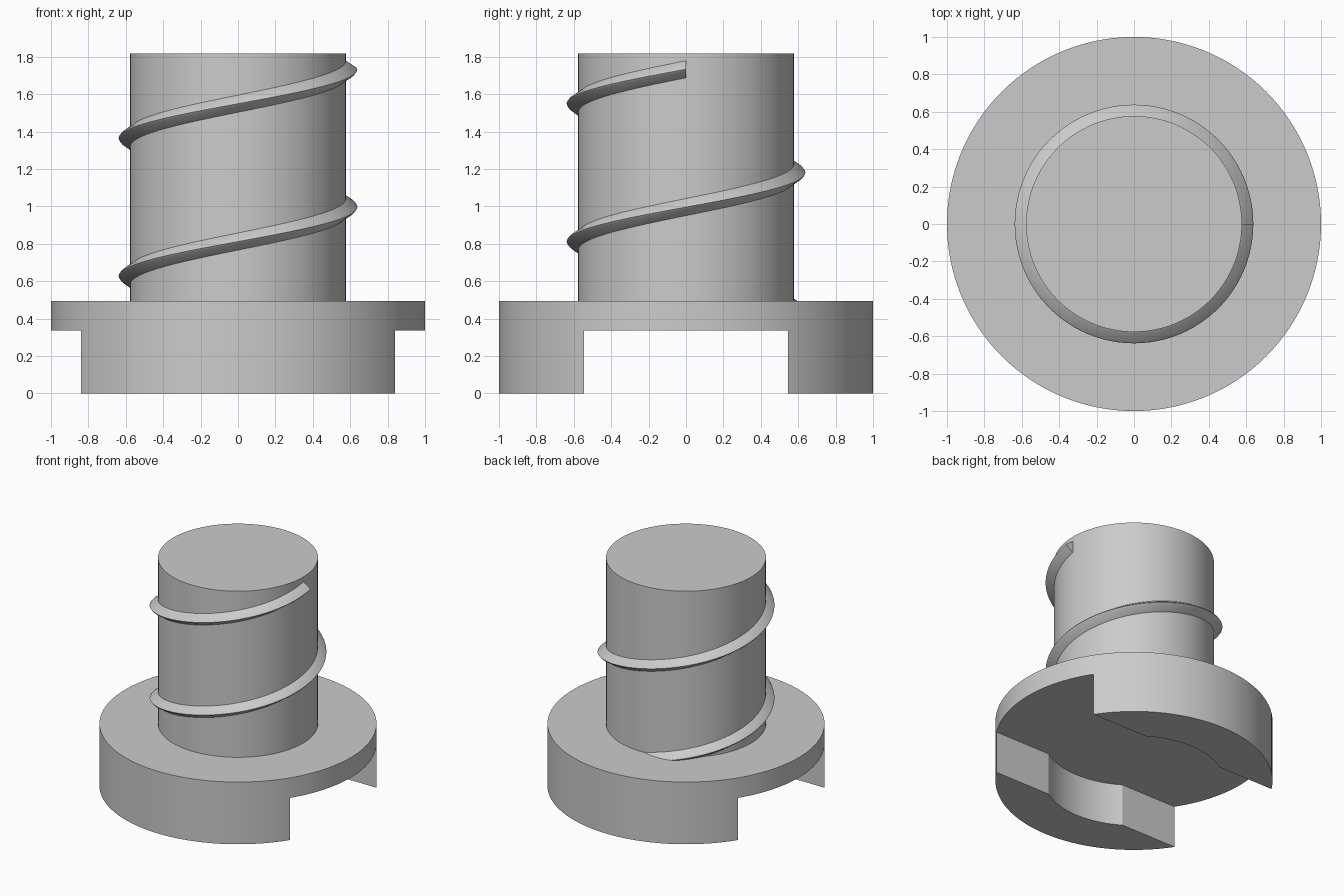
import bpy, bmesh
from math import cos, sin, pi, radians

cube = bpy.data.objects.get("Cube")
if cube:
    bpy.data.objects.remove(cube, do_unlink=True)

grey = bpy.data.materials.new("plain_grey")
grey.use_nodes = True
colour = (0.6, 0.6, 0.6, 1)
grey.diffuse_color = colour
grey.node_tree.nodes["Principled BSDF"].inputs["Base Color"].default_value = colour


def finish(obj, name):
    obj.name = name
    obj.data.materials.clear()
    obj.data.materials.append(grey)
    bpy.ops.object.select_all(action='DESELECT')
    obj.select_set(True)
    bpy.context.view_layer.objects.active = obj
    bpy.ops.object.shade_smooth_by_angle(angle=radians(30))
    return obj


def cylinder(name, radius, bottom, top):
    bpy.ops.mesh.primitive_cylinder_add(vertices=128, radius=radius, depth=top - bottom,
                                        location=(0, 0, (bottom + top) / 2))
    return finish(bpy.context.object, name)


def cut(target, cutter):
    cutter.hide_render = True
    mod = target.modifiers.new(cutter.name, 'BOOLEAN')
    mod.operation = 'DIFFERENCE'
    mod.solver = 'EXACT'
    mod.object = cutter
    bpy.context.view_layer.objects.active = target
    bpy.ops.object.modifier_apply(modifier=mod.name)
    bpy.data.objects.remove(cutter, do_unlink=True)


# Round base with a slot across it and a shallow round recess underneath
SLOT_TOP = 0.335
base = cylinder("base", 1.0, 0, 0.495)
bpy.ops.mesh.primitive_cube_add(size=1, location=(0, 0, SLOT_TOP / 2 - 0.5))
slot = bpy.context.object
slot.name = "slot_cutter"
slot.scale = (3, 1.09, SLOT_TOP + 1)
cut(base, slot)
cut(base, cylinder("recess_cutter", 0.647, -1, SLOT_TOP))
finish(base, "base")

# Solid post
cylinder("post", 0.577, 0.45, 1.818)

# Helical thread, swept from a rounded V profile
PITCH, END_Z = 0.737, 1.733
START, END, STEPS = -1.75 * 2 * pi, 0, 168
profile = [(0.56, -0.057), (0.63, -0.011), (0.638, 0), (0.63, 0.011), (0.56, 0.057)]
bm = bmesh.new()
rings = []
for i in range(STEPS + 1):
    a = START + (END - START) * i / STEPS
    z = END_Z + PITCH * a / (2 * pi)
    rings.append([bm.verts.new((r * cos(a), r * sin(a), z + h)) for r, h in profile])
n = len(profile)
for low, high in zip(rings, rings[1:]):
    for j in range(n):
        k = (j + 1) % n
        bm.faces.new((low[j], high[j], high[k], low[k]))
bm.faces.new(rings[0])
bm.faces.new(rings[-1])
bmesh.ops.recalc_face_normals(bm, faces=bm.faces)
mesh = bpy.data.meshes.new("thread")
bm.to_mesh(mesh)
bm.free()
thread = bpy.data.objects.new("thread", mesh)
bpy.context.collection.objects.link(thread)
finish(thread, "thread")
